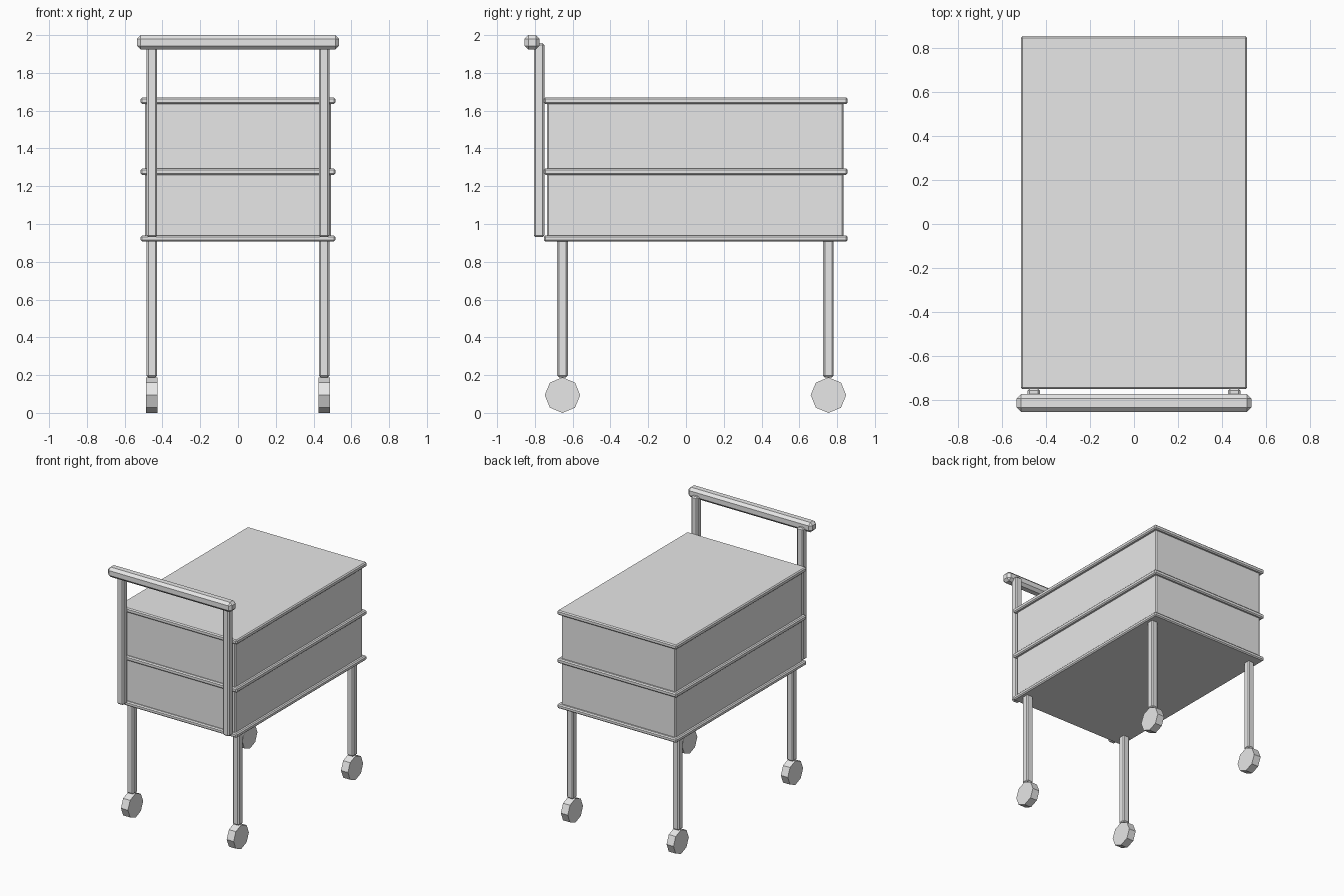
import bpy, math

if "Cube" in bpy.data.objects:
    bpy.data.objects.remove(bpy.data.objects["Cube"])

grey = bpy.data.materials.new("plain grey")
grey.diffuse_color = (0.8, 0.8, 0.8, 1)
grey.use_nodes = True
grey.node_tree.nodes["Principled BSDF"].inputs["Base Color"].default_value = grey.diffuse_color


def box(name, lo, hi, bevel):
    """Chamfered box between two corners."""
    bpy.ops.mesh.primitive_cube_add(size=1, location=[(a + b) / 2 for a, b in zip(lo, hi)])
    ob = bpy.context.object
    ob.name = name
    ob.scale = [b - a for a, b in zip(lo, hi)]
    bpy.ops.object.transform_apply(location=False, rotation=False, scale=True)
    mod = ob.modifiers.new("chamfer", 'BEVEL')
    mod.width, mod.segments = bevel, 1
    ob.data.materials.append(grey)
    return ob


# Trays: three overhanging plates with two boxes between them
for name, z0, z1 in (("bottom_plate", 0.907, 0.94), ("middle_plate", 1.26, 1.295),
                     ("top_plate", 1.635, 1.67)):
    box(name, (-0.515, -0.752, z0), (0.515, 0.855, z1), 0.008)
for name, z0, z1 in (("lower_box", 0.93, 1.27), ("upper_box", 1.285, 1.645)):
    box(name, (-0.492, -0.735, z0), (0.492, 0.834, z1), 0.008)

for side, x in (("left", -0.456), ("right", 0.456)):
    # Handle posts
    box(side + "_handle_post", (x - 0.028, -0.805, 0.93), (x + 0.028, -0.75, 1.957), 0.009)
    for end, y in (("front", -0.654), ("back", 0.754)):
        # Legs
        box(f"{end}_{side}_leg", (x - 0.028, y - 0.028, 0.188), (x + 0.028, y + 0.028, 0.92), 0.009)
        # Eight-sided wheels
        bpy.ops.mesh.primitive_cylinder_add(vertices=8, radius=0.094, depth=0.06,
                                            location=(x, y, 0.094), rotation=(0, math.pi / 2, 0))
        wheel = bpy.context.object
        wheel.name = f"{end}_{side}_wheel"
        wheel.data.materials.append(grey)

# Push handle
box("handle_bar", (-0.535, -0.855, 1.923), (0.535, -0.775, 2.0), 0.02)
